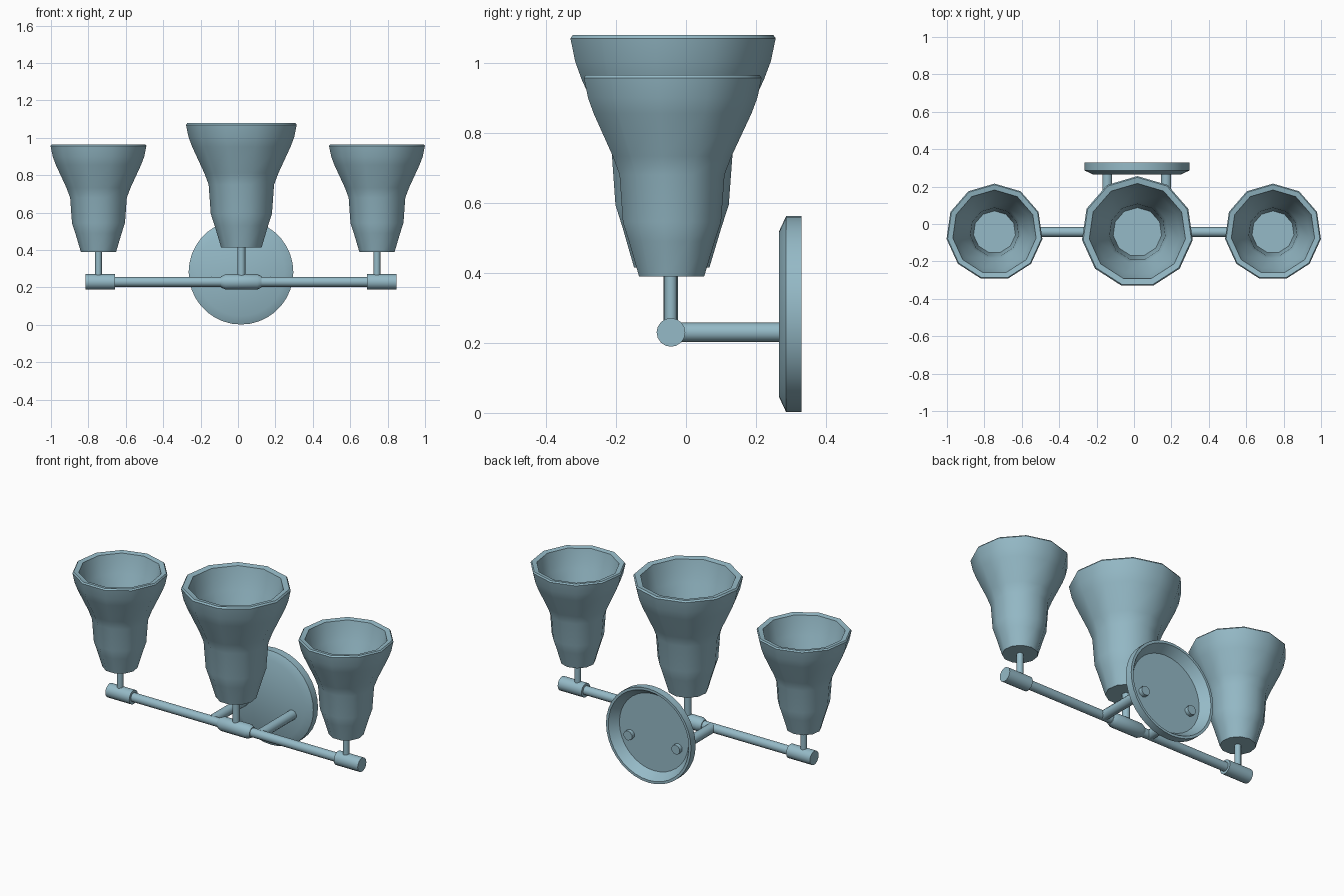
import bpy, bmesh, math
from mathutils import Matrix, Vector

cube = bpy.data.objects.get("Cube")
if cube:
    bpy.data.objects.remove(cube, do_unlink=True)

COLOUR = (0.30, 0.49, 0.57, 1)
mat = bpy.data.materials.new("dusty blue")
mat.use_nodes = True
mat.diffuse_color = COLOUR
mat.node_tree.nodes["Principled BSDF"].inputs["Base Color"].default_value = COLOUR

BAR_Y, BAR_Z = -0.043, 0.23
MID = 0.018


def lathe(name, profile, sides, origin, axis="Z", scale=1, closed=False):
    """Spin (radius, height) points about an axis; cap both ends."""
    bm = bmesh.new()
    rings = []
    for r, h in profile:
        ring = []
        for i in range(sides):
            a = math.pi / 2 + math.tau * i / sides
            ring.append(bm.verts.new((r * math.cos(a), r * math.sin(a), h)))
        rings.append(ring)
    for low, high in zip(rings, rings[1:]):
        for i in range(sides):
            j = (i + 1) % sides
            bm.faces.new((low[i], low[j], high[j], high[i]))
    bm.faces.new(rings[0][::-1])
    bm.faces.new(rings[-1])
    turn = Vector((0, 0, 1)).rotation_difference(
        Vector({"X": (1, 0, 0), "Y": (0, 1, 0), "Z": (0, 0, 1)}[axis])).to_matrix().to_4x4()
    bmesh.ops.transform(bm, matrix=turn @ Matrix.Scale(scale, 4), verts=bm.verts)
    bmesh.ops.recalc_face_normals(bm, faces=bm.faces)
    mesh = bpy.data.meshes.new(name)
    bm.to_mesh(mesh)
    bm.free()
    mesh.materials.append(mat)
    obj = bpy.data.objects.new(name, mesh)
    obj.location = origin
    bpy.context.collection.objects.link(obj)
    bpy.ops.object.select_all(action="DESELECT")
    obj.select_set(True)
    bpy.context.view_layer.objects.active = obj
    bpy.ops.object.shade_smooth_by_angle(angle=math.radians(38))
    return obj


def rod(name, radius, start, length, axis, sides=16):
    return lathe(name, [(radius, 0), (radius, length)], sides, start, axis)


# Flared shade: outer wall up, over the rim, inner wall down to the floor
SHADE = [(0.095, 0), (0.125, 0.1), (0.143, 0.155), (0.153, 0.29), (0.173, 0.343),
         (0.23, 0.465), (0.247, 0.51), (0.259, 0.567), (0.253, 0.575),
         (0.225, 0.57), (0.2, 0.46), (0.145, 0.34), (0.13, 0.28), (0.12, 0.15), (0.113, 0.1)]

# Shades on their stems
for side, x, base, size in (("right", -0.746, 0.39, 1),
                            ("middle", MID, 0.415, 1.155),
                            ("left", 0.743, 0.39, 1)):
    lathe(side + "_shade", SHADE, 11, (x, BAR_Y, base), scale=size)
    rod(side + "_stem", 0.018 * size, (x, BAR_Y, BAR_Z), base - BAR_Z + 0.01, "Z", 12)

# Crossbar with end collars and a chamfered middle collar
rod("crossbar", 0.026, (-0.75, BAR_Y, BAR_Z), 1.53, "X")
for side, x in (("right", -0.815), ("left", 0.69)):
    rod(side + "_collar", 0.041, (x, BAR_Y, BAR_Z), 0.157, "X")
lathe("middle_collar", [(0.03, -0.108), (0.041, -0.085), (0.041, 0.085), (0.03, 0.108)],
      16, (MID, BAR_Y, BAR_Z), "X")

# Struts back to the wall plate
for side, x in (("right", -0.143), ("left", 0.172)):
    rod(side + "_strut", 0.028, (x, BAR_Y, BAR_Z), 0.345, "Y", 10)

# Hollow-backed wall plate with a chamfered front edge
lathe("wall_plate", [(0.235, 0.265), (0.28, 0.286), (0.28, 0.33), (0.265, 0.33),
                     (0.228, 0.278)], 36, (0.016, 0, 0.282), "Y")
